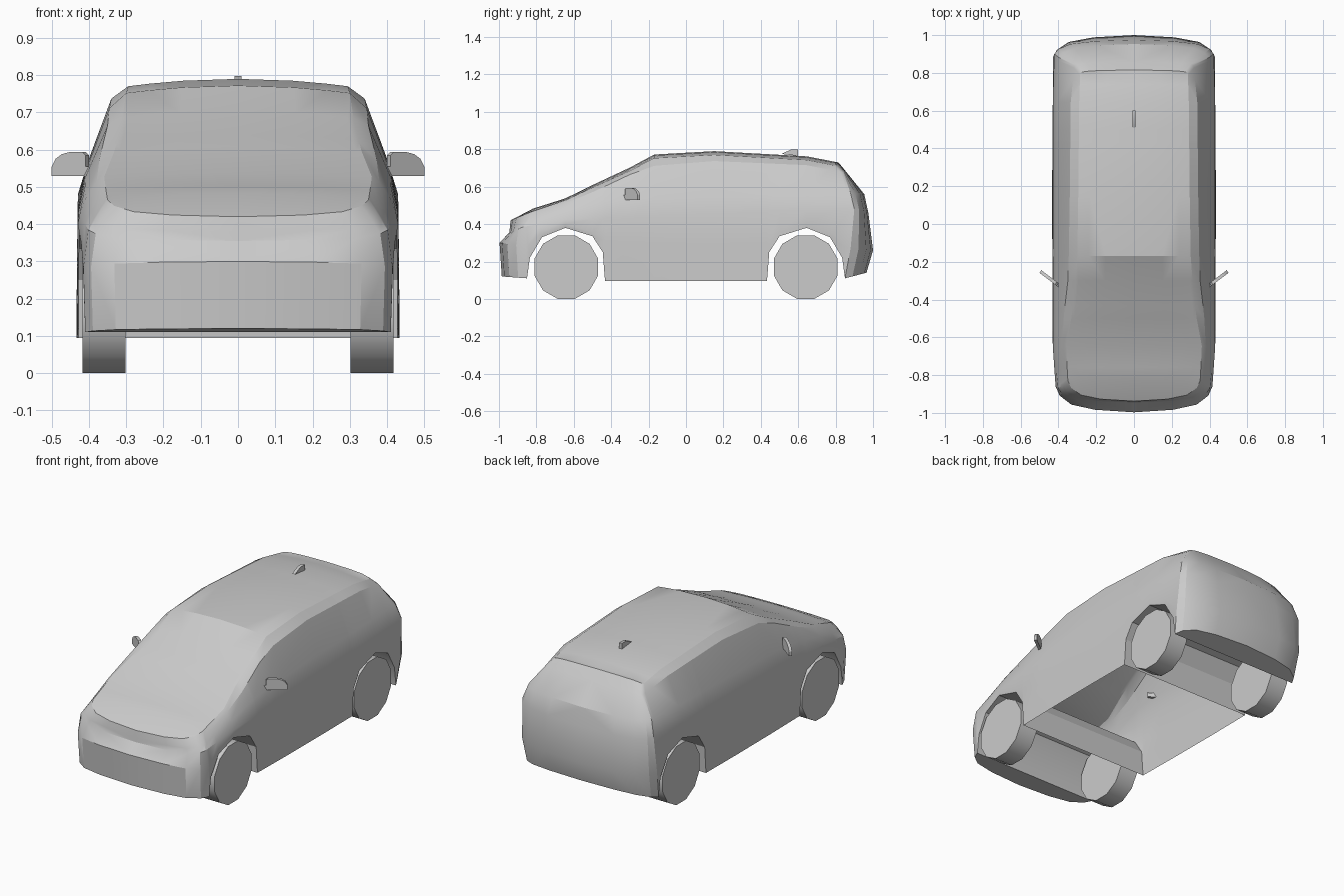
import bpy, bmesh, math
from mathutils import Vector

if "Cube" in bpy.data.objects:
    bpy.data.objects.remove(bpy.data.objects["Cube"])

# Wheel arch outline (y, z); the rear arch is its mirror image
ARCH = [(-.85, .11), (-.835, .22), (-.77, .33), (-.645, .38), (-.5, .335), (-.445, .25), (-.433, .095)]
EDGE = ARCH + [(-.3, .095), (-.17, .095), (.15, .095)] + [(-y, z) for y, z in reversed(ARCH)]
N, NA = len(EDGE), len(ARCH)

# How the nose and tail wrap from the centre line to the flank: (x fraction, blend)
WRAP = [(0, 0), (.5, .1), (.8, .3), (.95, .65)]


def interp(v, keys):
    """Piecewise linear lookup; keys are (v, a, b, ...) tuples."""
    if v <= keys[0][0]:
        return keys[0][1:]
    for p, q in zip(keys, keys[1:]):
        if v <= q[0]:
            t = (v - p[0]) / (q[0] - p[0])
            return tuple(a + (b - a) * t for a, b in zip(p[1:], q[1:]))
    return keys[-1][1:]


def make_row(front, side, rear, sill=False):
    """One belt round half the body: front centre (y, z), side keys (y, x, z), rear centre (y, z)."""
    a, b = side[0][0], side[-1][0]
    flank = []
    for sy, sz in EDGE:
        y = interp(sy, [(-.85, a), (-.65, -.65), (.65, .65), (.85, b)])[0]
        x, z = interp(y, side)
        z = sz if sill else max(z, sz + .02)
        flank.append(Vector((x, y, z)))

    def wrap(centre, end):
        return [Vector((end.x * f, centre[0] + (end.y - centre[0]) * t,
                        centre[1] + (end.z - centre[1]) * t)) for f, t in WRAP]
    return wrap(front, flank[0]) + flank + wrap(rear, flank[-1])[::-1]


def finish(name, bm, angle):
    bmesh.ops.recalc_face_normals(bm, faces=bm.faces)
    me = bpy.data.meshes.new(name)
    bm.to_mesh(me)
    bm.free()
    ob = bpy.data.objects.new(name, me)
    bpy.context.collection.objects.link(ob)
    bpy.ops.object.select_all(action='DESELECT')
    bpy.context.view_layer.objects.active = ob
    ob.select_set(True)
    bpy.ops.object.shade_smooth_by_angle(angle=math.radians(angle))
    return ob


# Body shell: sill, bumper, belt, window base, lower and upper roof edge
rows = [
    make_row((-.985, .12), [(-.85, .41, 0), (-.65, .425, 0), (0, .435, 0), (.65, .43, 0), (.85, .42, 0)],
             (.965, .14), sill=True),
    make_row((-.997, .30), [(-.86, .415, .28), (-.65, .43, .40), (-.4, .432, .3), (0, .433, .28),
                            (.65, .43, .3), (.88, .43, .27)], (1.0, .26)),
    make_row((-.945, .355), [(-.87, .402, .385), (-.65, .425, .425), (-.4, .43, .43), (.3, .43, .46),
                             (.65, .43, .48), (.9, .422, .48)], (.975, .46)),
    make_row((-.942, .38), [(-.86, .385, .41), (-.65, .408, .47), (-.4, .412, .53), (0, .41, .55),
                            (.65, .405, .56), (.88, .395, .565)], (.953, .56)),
    make_row((-.94, .40), [(-.85, .37, .435), (-.65, .38, .51), (-.49, .372, .575), (-.3, .35, .665),
                           (-.16, .345, .715), (.15, .34, .737), (.65, .335, .715), (.84, .315, .675)],
             (.856, .68)),
    make_row((-.938, .42), [(-.83, .35, .465), (-.65, .36, .525), (-.49, .33, .60), (-.3, .31, .685),
                            (-.17, .30, .752), (.15, .295, .77), (.65, .29, .742), (.8, .285, .712)],
             (.815, .73)),
]
bm = bmesh.new()
grid = [[bm.verts.new(p) for p in row] for row in rows]
for lo, hi in zip(grid, grid[1:]):
    for i in range(len(lo) - 1):
        bm.faces.new((lo[i], lo[i + 1], hi[i + 1], hi[i]))

# Hood, windscreen and roof: crowned strips from the upper edge to the centre line
W = len(WRAP)
top = grid[-1]
strips = [top[:W + 1]]
for v in top[W + 1:W + N - 1]:
    crown = interp(v.co.y, [(-.85, .015), (-.65, .01), (-.17, .02)])[0]
    strips.append([bm.verts.new((v.co.x * f, v.co.y, v.co.z + crown * (1 - f * f))) for f, _ in WRAP] + [v])
strips.append(top[W + N - 1:][::-1])
for p, q in zip(strips, strips[1:]):
    for i in range(W):
        bm.faces.new((p[i], p[i + 1], q[i + 1], q[i]))

# Wheel wells run across the full width; the floor between them stays open
sill = grid[0]
mid = {}
for start in (W, W + N - NA):
    for i in range(start, start + NA):
        mid[i] = bm.verts.new((0, sill[i].co.y, sill[i].co.z))
    for i in range(start, start + NA - 1):
        bm.faces.new((sill[i], sill[i + 1], mid[i + 1], mid[i]))
# Undersides of the bumpers
bm.faces.new(sill[:W + 1] + [mid[W]])
bm.faces.new(sill[W + N - 1:] + [mid[W + N - 1]])

body = finish("car_body", bm, 24)
mod = body.modifiers.new("mirror", 'MIRROR')
mod.use_clip = True

# Wheels: twelve-sided cylinders standing on a flat
for side, sx in (("left", -1), ("right", 1)):
    for end, y in (("front", -.64), ("rear", .64)):
        bm = bmesh.new()
        r = .17 / math.cos(math.pi / 12)
        ring = [(y + r * math.cos(math.radians(15 + 30 * k)), .17 + r * math.sin(math.radians(15 + 30 * k)))
                for k in range(12)]
        f = bm.faces.new([bm.verts.new((sx * .302, a, b)) for a, b in ring])
        ext = bmesh.ops.extrude_face_region(bm, geom=[f], use_keep_orig=True)
        bmesh.ops.translate(bm, vec=(sx * .115, 0, 0),
                            verts=[g for g in ext["geom"] if isinstance(g, bmesh.types.BMVert)])
        finish(f"{end}_{side}_wheel", bm, 35)


def plate(name, points, offset):
    """Thin part: an outline extruded along an offset."""
    bm = bmesh.new()
    f = bm.faces.new([bm.verts.new(p) for p in points])
    ext = bmesh.ops.extrude_face_region(bm, geom=[f], use_keep_orig=True)
    bmesh.ops.translate(bm, vec=offset, verts=[g for g in ext["geom"] if isinstance(g, bmesh.types.BMVert)])
    return finish(name, bm, 30)


# Door mirrors, swept back at an angle
outline = [(.385, .53), (.5, .53), (.5, .555), (.49, .575), (.473, .588), (.45, .594),
           (.418, .594), (.409, .585), (.409, .555), (.385, .555)]
for side, sx in (("left", -1), ("right", 1)):
    plate(f"{side}_mirror", [(sx * x, -.345 + (x - .385) * .75, z) for x, z in outline],
          (sx * -.009, .014, 0))

# Roof antenna fin
plate("roof_antenna", [(-.009, .51, .775), (-.009, .60, .765), (-.009, .60, .798), (-.009, .56, .798)],
      (.018, 0, 0))
